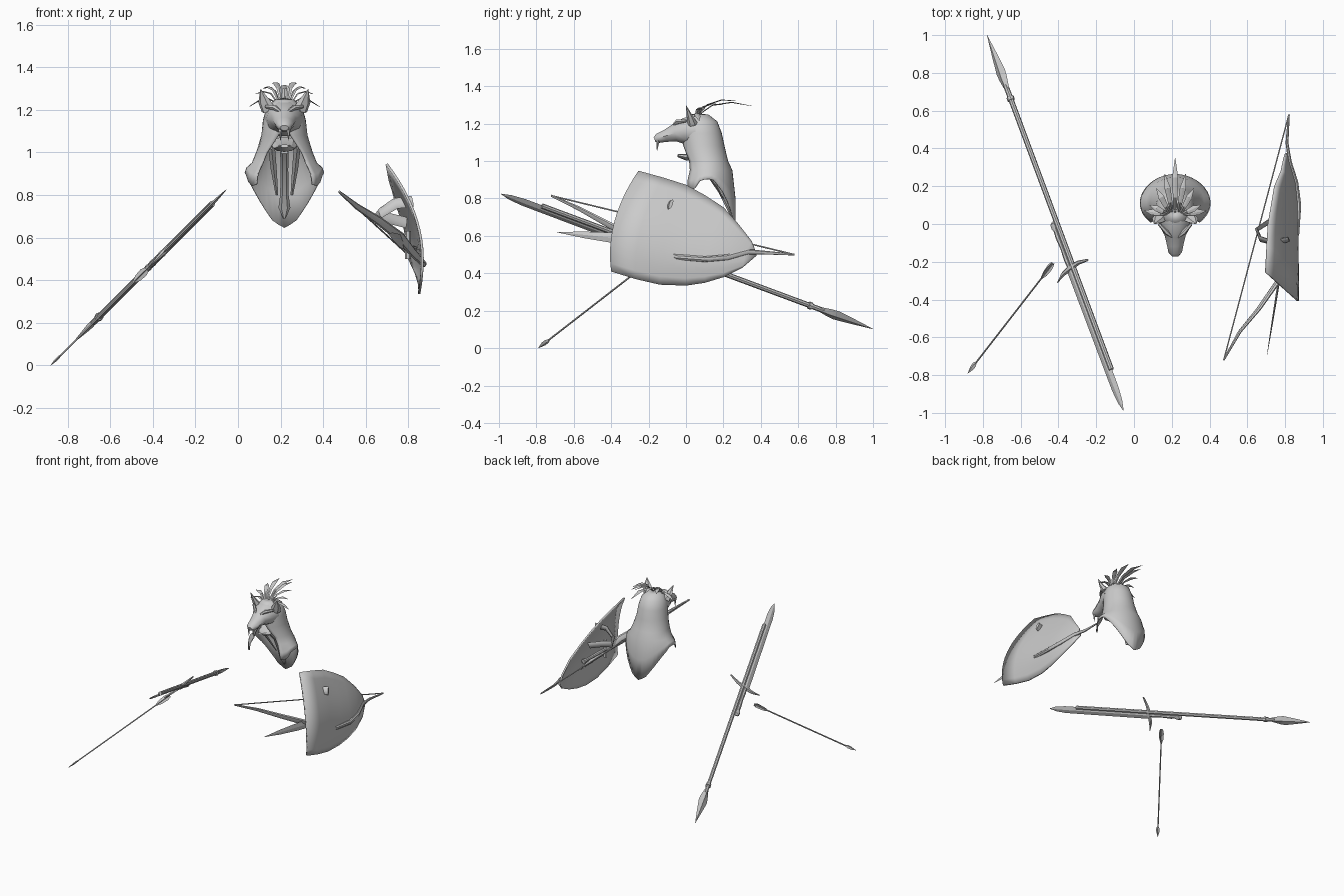
import bpy, bmesh, math
from mathutils import Vector as V

cube = bpy.data.objects.get("Cube")
if cube:
    bpy.data.objects.remove(cube)

mat = bpy.data.materials.new("plain grey")
mat.use_nodes = True
GREY = (0.6, 0.6, 0.6, 1)
mat.diffuse_color = GREY
mat.node_tree.nodes["Principled BSDF"].inputs["Base Color"].default_value = GREY


def finish(name, bm, angle=35, thick=0):
    bmesh.ops.remove_doubles(bm, verts=bm.verts, dist=0.0003)
    bmesh.ops.recalc_face_normals(bm, faces=bm.faces)
    me = bpy.data.meshes.new(name)
    bm.to_mesh(me)
    bm.free()
    ob = bpy.data.objects.new(name, me)
    bpy.context.collection.objects.link(ob)
    me.materials.append(mat)
    if thick:
        mod = ob.modifiers.new("thickness", 'SOLIDIFY')
        mod.thickness, mod.offset = thick, 0
    bpy.ops.object.select_all(action='DESELECT')
    ob.select_set(True)
    bpy.context.view_layer.objects.active = ob
    if angle:
        bpy.ops.object.shade_smooth_by_angle(angle=math.radians(angle))
    return ob


def skin(bm, rows, closed=False):
    """Faces between rows of points."""
    vs = [[bm.verts.new(p) for p in r] for r in rows]
    for a, b in zip(vs, vs[1:]):
        n = len(a)
        for i in range(n if closed else n - 1):
            j = (i + 1) % n
            bm.faces.new((a[i], a[j], b[j], b[i]))
    return vs


def loft(name, path, sizes, wide, n=6, angle=35):
    """Sections of half-width and half-thickness along a path."""
    path = [V(p) for p in path]
    rows = []
    for i, (p, (w, h)) in enumerate(zip(path, sizes)):
        t = path[min(i + 1, len(path) - 1)] - path[max(i - 1, 0)]
        side = (V(wide) - t * V(wide).dot(t) / t.dot(t)).normalized()
        up = t.cross(side).normalized()
        rows.append([p + side * w * math.cos(2 * math.pi * k / n)
                     + up * h * math.sin(2 * math.pi * k / n) for k in range(n)])
    bm = bmesh.new()
    vs = skin(bm, rows, True)
    for cap in (vs[0], vs[-1]):
        bm.faces.new(cap)
    return finish(name, bm, angle)


def along(a, b, ts):
    return [V(a).lerp(V(b), t) for t in ts]


# Spear, sword and arrow share one slanted plane
def on_plane(x, y):
    return V((x, y, x + 0.88))


PERP = (0.15, 0.11, 0.15)
TIP, TAIL = on_plane(-0.778, 1.0), on_plane(-0.12, -0.77)
loft("spear_shaft", along(TIP, TAIL, (0.15, 1)), [(.014, .014)] * 2, PERP, 8)
loft("spear_head", along(TIP, TAIL, (0, .06, .11, .13, .17)),
     [(.001, .001), (.02, .008), (.034, .013), (.03, .014), (.013, .012)], PERP, 4, 20)
loft("spear_collar", along(TIP, TAIL, (.185, .195)), [(.02, .02)] * 2, PERP, 8)

POINT, POMMEL = on_plane(-0.055, -0.99), on_plane(-0.43, 0.01)
loft("sword_blade", along(POINT, POMMEL, (0, .05, .12, .76)),
     [(.001, .001), (.018, .004), (.026, .007), (.028, .008)], PERP, 4, 20)
loft("sword_grip", along(POINT, POMMEL, (.76, .8, .86, .92, .96)),
     [(.012, .012), (.016, .016), (.012, .012), (.016, .016), (.012, .012)], PERP, 8)
loft("sword_pommel", along(POINT, POMMEL, (.95, .97, .99, 1)),
     [(.012, .012), (.022, .016), (.02, .015), (.006, .006)], PERP, 8)
loft("sword_guard", [on_plane(-.405, -.31), on_plane(-.375, -.265), on_plane(-.335, -.232),
                     on_plane(-.295, -.205), on_plane(-.245, -.19)],
     [(.003, .003), (.012, .01), (.018, .014), (.012, .01), (.006, .005)], (-1, 2, -1), 6)

A_TIP, A_TAIL = on_plane(-0.88, -0.79), on_plane(-0.43, -0.21)
loft("arrow_shaft", along(A_TIP, A_TAIL, (.05, 1)), [(.005, .005)] * 2, (0, 0, 1))
loft("arrow_head", along(A_TIP, A_TAIL, (0, .05, .08, .1)),
     [(.001, .001), (.014, .006), (.014, .006), (.004, .004)], (1, -1, 1), 4, 0)
for i, wide in enumerate([(1, -1, 1), (-1, 0, 1)]):
    loft("arrow_fletching_%d" % i, along(A_TIP, A_TAIL, (.86, .91, .97, 1)),
         [(.004, .002), (.017, .002), (.02, .002), (.012, .002)], wide, 4, 0)


# Curved shield lying on its side
def shield_x(y, z):
    x = .867 - (.85 if z > .5 else .6) * (z - .5) ** 2
    x -= .06 * min(1, max(0, (y + .25) / .4)) * min(1, max(0, (z - .45) / .3))
    return x - .05 * max(0, (y - .1) / .27) ** 2


upper = [(-.255, .945), (-.12, .908), (0, .87), (.1, .815), (.2, .75), (.28, .66), (.35, .57), (.375, .505)]
lower = [(-.4, .41), (-.27, .37), (-.14, .34), (0, .335), (.1, .35), (.2, .38), (.3, .43), (.375, .495)]
rows = []
for i, (a, b) in enumerate(zip(upper, lower)):
    row = []
    for k in range(13):
        v = k / 12
        y = a[0] + (b[0] - a[0]) * v - .22 * v * (1 - v) * (1 - i / 7)
        z = a[1] + (b[1] - a[1]) * v
        row.append((shield_x(y, z), y, z))
    rows.append(row)
bm = bmesh.new()
skin(bm, rows)
finish("shield", bm, 35, .012)
loft("shield_strap", [(.82, -.08, .77), (.74, -.1, .76), (.67, -.08, .715), (.65, -.03, .69),
                      (.71, .01, .69), (.79, .04, .67)], [(.028, .01)] * 6, (0, .4, 1), 8)

# Bow behind the shield
NOCK_A, NOCK_B = (.475, -.72, .815), (.82, .58, .5)
loft("bow_limbs", [NOCK_A, (.56, -.57, .745), (.66, -.45, .68), (.765, -.3, .6), (.82, -.15, .53),
                   (.862, -.05, .487), (.872, .1, .475), (.858, .22, .485), (.825, .33, .515),
                   (.81, .43, .51), NOCK_B],
     [(.006, .005), (.014, .008), (.02, .01), (.024, .012), (.02, .014), (.016, .014),
      (.016, .014), (.016, .012), (.015, .01), (.01, .008), (.005, .005)], (.3, -.2, 1), 8)
loft("bow_string", [NOCK_A, NOCK_B], [(.004, .004)] * 2, (0, 0, 1))

# Dagger behind the shield
D_TIP, D_END = (.705, -.69, .62), (.825, .06, .545)
loft("dagger_blade", along(D_TIP, D_END, (0, .2, .45, .7)),
     [(.001, .001), (.018, .004), (.03, .006), (.03, .007)], (0, 0, 1), 4, 20)
loft("dagger_guard", [(.80, -.17, .5), (.80, -.17, .63)], [(.014, .012)] * 2, (1, 0, 0))
loft("dagger_grip", along(D_TIP, D_END, (.7, .8, .95, 1)),
     [(.011, .011), (.014, .014), (.011, .011), (.018, .018)], (0, 0, 1), 8)

# Beast helmet: hood shell, open below the jaw
CX = .218
#        height, half width, front y, back y, half opening angle
RINGS = [(1.252, .004, .06, .07, 180), (1.245, .045, .02, .12, 180), (1.21, .082, -.015, .165, 180),
         (1.15, .098, -.02, .188, 180), (1.08, .106, -.015, .203, 165), (1.0, .13, -.005, .222, 142),
         (.95, .15, -.01, .245, 138)]
HEM = [(0, .645), (18, .675), (55, .83), (80, .905), (105, .9), (122, .84), (180, .88)]


def hem(deg):
    for (a, za), (b, zb) in zip(HEM, HEM[1:]):
        if deg <= b:
            return za + (zb - za) * (deg - a) / (b - a)


def ring_point(ang, hw, front, back, z):
    mid, half = (front + back) / 2, (back - front) / 2
    t = math.radians(ang)
    return (CX + hw * math.sin(t), mid + half * math.cos(t), z)


STEPS = [i / 14 - 1 for i in range(29)]
rows = [[ring_point(s * op, hw, f, b, z) for s in STEPS] for z, hw, f, b, op in RINGS]
for blend, hw in ((.5, .178), (1, .187)):
    rows.append([ring_point(s * 136, hw * (1 - .12 * blend * (1 - abs(s)) ** 2), -.03, .262,
                            .95 + (hem(abs(s * 136)) - .95) * blend) for s in STEPS])
bm = bmesh.new()
skin(bm, rows)
finish("helmet_hood", bm, 45, .006)

# Muzzle, brow and mouth
loft("helmet_muzzle", [(CX, .05, 1.16), (CX, -.01, 1.16), (CX, -.06, 1.15), (CX, -.11, 1.134),
                       (CX, -.15, 1.122), (CX, -.168, 1.115)],
     [(.095, .088), (.084, .074), (.056, .05), (.044, .034), (.036, .027), (.02, .014)], (1, 0, 0), 10, 40)
loft("helmet_jaw", [(CX, .07, 1.04), (CX, .0, 1.02), (CX, -.045, 1.03)],
     [(.07, .035), (.048, .018), (.02, .008)], (1, 0, 0), 8)
for s, side in ((1, "left"), (-1, "right")):
    loft("helmet_ear_" + side, [(CX + s * .075, .035, 1.2), (CX + s * .095, .02, 1.24),
                                (CX + s * .112, .0, 1.298)],
         [(.036, .026), (.03, .014), (.001, .001)], (1, .3 * s, 0), 6, 30)
    loft("helmet_brow_" + side, [(CX + s * .015, -.07, 1.19), (CX + s * .045, -.045, 1.21),
                                 (CX + s * .085, .0, 1.215)],
         [(.006, .006), (.014, .012), (.008, .008)], (0, -1, 1), 6)
    loft("helmet_fang_" + side, [(CX + s * .02, -.15, 1.11), (CX + s * .018, -.155, 1.055)],
         [(.01, .01), (.001, .001)], (1, 0, 0), 5, 0)
    loft("helmet_inner_strap_" + side, [(CX + s * .06, .04, 1.02), (CX + s * .05, .12, .92),
                                        (CX + s * .035, .2, .8)],
         [(.016, .005), (.014, .005), (.006, .004)], (1, 0, 0), 4, 20)
loft("helmet_neck_ridge", [(CX, .06, 1.0), (CX, .14, .92), (CX, .2, .8), (CX, .23, .74), (CX, .245, .69)],
     [(.02, .008), (.018, .01), (.02, .01), (.028, .01), (.006, .004)], (1, 0, 0), 6, 25)

# Crest of flat curved feathers
CREST = [(0, .35, 1.295), (.055, .265, 1.322), (.1, .19, 1.30), (.135, .1, 1.275), (.165, .07, 1.215)]
for i, (dx, y, z) in enumerate(CREST):
    for s in ((1, -1) if dx else (1,)):
        root = V((CX + s * dx * .25, .05, 1.235))
        tip = V((CX + s * dx, y, z))
        pts = along(root, tip, (0, .3, .65, 1))
        pts[1].z += .045 - .005 * i
        pts[2].z += .04 - .005 * i
        loft("crest_feather_%d_%s" % (i, "left" if s > 0 else "right"), pts,
             [(.006, .003), (.012, .003), (.016, .003), (.001, .001)], (y, -s * dx * 2, 0), 4, 20)
